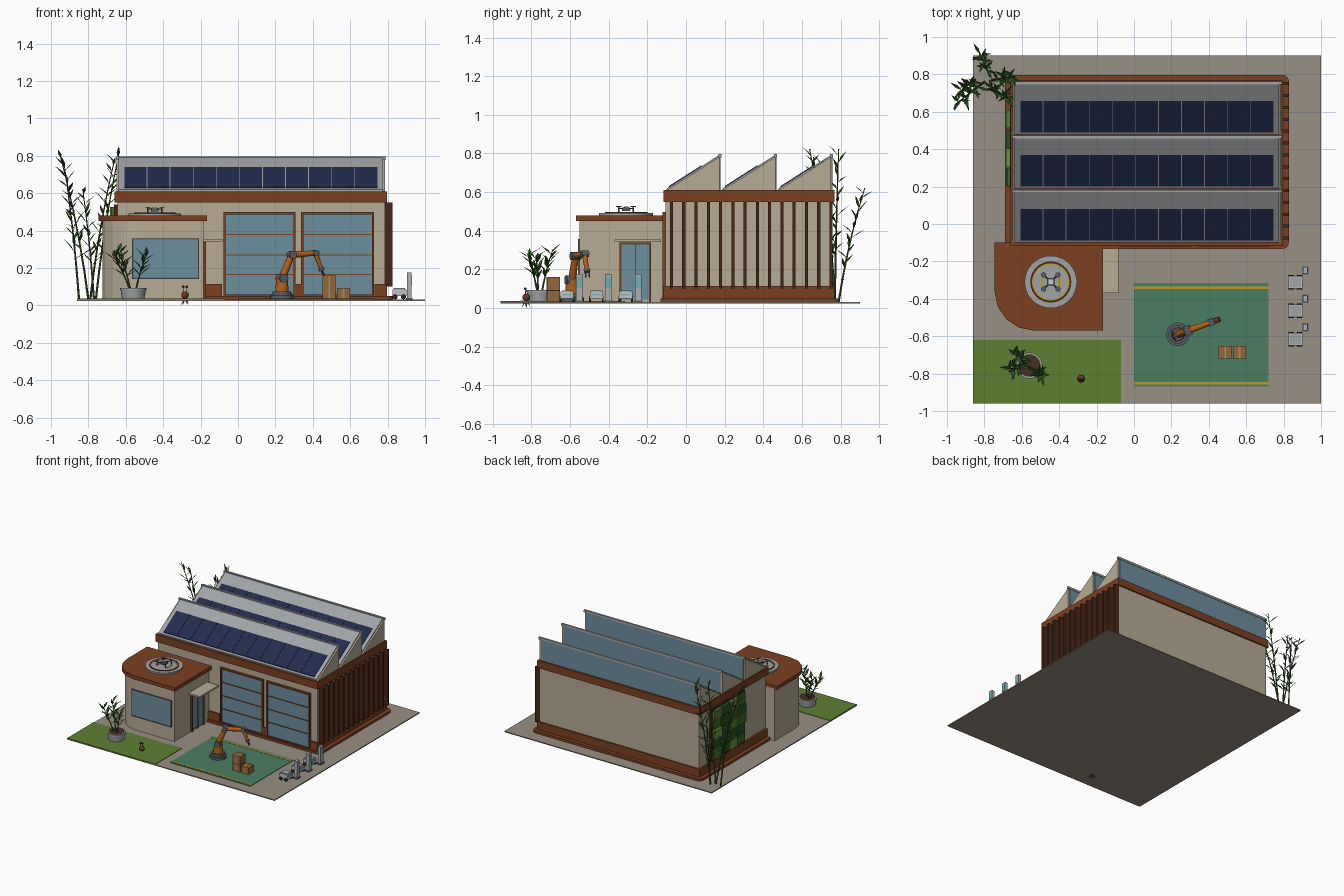
import bpy, bmesh, math, random
from mathutils import Vector, Matrix

if "Cube" in bpy.data.objects:
    bpy.data.objects.remove(bpy.data.objects["Cube"])
random.seed(4)
mats = {}
def mat(h):
    if h is None: return None
    if h not in mats:
        m = bpy.data.materials.new("paint_" + h)
        m.diffuse_color = [(int(h[i:i+2], 16) / 255) ** 2.2 for i in (0, 2, 4)] + [1]
        m.use_nodes = True
        m.node_tree.nodes["Principled BSDF"].inputs["Base Color"].default_value = m.diffuse_color
        mats[h] = m
    return mats[h]
BEIGE, BROWN, DARK, GLASS = "B5AA94", "7A4226", "4A2A1C", "6C8D9C"
GREY, STEEL, NAVY, ORANGE, YELLOW = "A0A3A5", "5A5E64", "27304F", "B0601F", "C09A30"

def finish(name, bm, col, smooth=False):
    me = bpy.data.meshes.new(name)
    bmesh.ops.recalc_face_normals(bm, faces=bm.faces[:])
    bm.to_mesh(me); bm.free()
    ob = bpy.data.objects.new(name, me)
    bpy.context.collection.objects.link(ob)
    if col: me.materials.append(mat(col))
    if smooth:
        bpy.context.view_layer.objects.active = ob
        bpy.ops.object.select_all(action='DESELECT')
        ob.select_set(True)
        bpy.ops.object.shade_smooth_by_angle(angle=math.radians(40))
    return ob

def add_box(bm, x0, x1, y0, y1, z0, z1):
    M = Matrix.Translation(((x0+x1)/2, (y0+y1)/2, (z0+z1)/2)) @ Matrix.Diagonal((x1-x0, y1-y0, z1-z0, 1))
    return bmesh.ops.create_cube(bm, size=1, matrix=M)["verts"]

def boxes(name, col, *dims):
    bm = bmesh.new()
    for d in dims: add_box(bm, *d)
    return finish(name, bm, col)

def add_rod(bm, p, q, r, r2=None, seg=16):
    p, q = Vector(p), Vector(q)
    M = Matrix.Translation((p+q)/2) @ (q-p).to_track_quat('Z', 'Y').to_matrix().to_4x4()
    bmesh.ops.create_cone(bm, cap_ends=True, segments=seg, radius1=r, radius2=r if r2 is None else r2,
                          depth=(q-p).length, matrix=M)

def rods(name, col, *items, seg=16):
    bm = bmesh.new()
    for it in items: add_rod(bm, *it, seg=seg)
    return finish(name, bm, col, True)

def prism(name, col, pts, axis, a, b):
    bm = bmesh.new()
    f = bm.faces.new([bm.verts.new((a, *p) if axis == 'x' else (*p, a)) for p in pts])
    ext = bmesh.ops.extrude_face_region(bm, geom=[f])["geom"]
    d = Vector((b-a, 0, 0)) if axis == 'x' else Vector((0, 0, b-a))
    bmesh.ops.translate(bm, vec=d, verts=[v for v in ext if isinstance(v, bmesh.types.BMVert)])
    return finish(name, bm, col)

def ring(name, col, c, r0, r1, z0, z1, seg=40):
    bm = bmesh.new()
    prof = [bm.verts.new((c[0]+r, c[1], z)) for r, z in ((r0, z0), (r1, z0), (r1, z1), (r0, z1))]
    edges = [bm.edges.new((prof[i], prof[(i+1) % 4])) for i in range(4)]
    bmesh.ops.spin(bm, geom=prof+edges, cent=(*c, 0), axis=(0, 0, 1), angle=math.tau, steps=seg, use_merge=True)
    return finish(name, bm, col, True)

# site
G = 0.032
boxes("ground", "968E82", (-.86, 1, -.96, .9, .024, G))
boxes("lawn", "5E7F36", (-.86, -.07, -.96, -.62, G-.004, .036))
boxes("work_court", "4C7D62", (0, .72, -.87, -.315, G-.004, .036))
boxes("court_stripes", YELLOW, (0, .72, -.347, -.334, .03, .038), (0, .72, -.857, -.844, .03, .038))

# main hall
bm = bmesh.new()
add_box(bm, -.69, .828, -.133, .797, G, .05)
up = [e for e in bm.edges if abs(e.verts[0].co.z-e.verts[1].co.z) > .01]
bmesh.ops.bevel(bm, geom=up, offset=.035, segments=5, affect='EDGES', profile=.5)
finish("base_step", bm, BROWN)
boxes("hall_walls", BEIGE, (-.645, .785, -.105, .757, G, .56))
boxes("hall_plinth", BROWN, (-.66, -.085, -.117, 0, .04, .115), (.3, .345, -.117, 0, .04, .115),
      (.73, .797, -.117, .3, .04, .115), (-.66, .797, .1, .768, .04, .115), (-.66, -.3, -.117, .2, .04, .115))
boxes("roof_band", BROWN, (-.66, .797, -.117, .768, .55, .61))
boxes("side_fins", DARK, *[(.78, .825, y-.008, y+.008, .1, .55) for y in [-.075+.0635*i for i in range(14)]])

# sawtooth roof with panels and clerestories
for i in range(3):
    y0 = -.1 + .289*i; y1 = y0+.279; s = .178/.279
    prism(f"sawtooth_{i}", BEIGE, [(y0, .605), (y1-.006, .605), (y1-.006, .782), (y0, .61)], 'x', -.65, .787)
    prism(f"roof_slope_{i}", GREY, [(y0, .61), (y1, .787), (y1, .797), (y0, .619)], 'x', -.638, .775)
    boxes(f"ridge_cap_{i}", GREY, (-.652, .79, y1-.012, y1+.004, .78, .797))
    boxes(f"clerestory_{i}", GLASS, (-.635, .772, y1-.01, y1, .612, .78))
    bm = bmesh.new()
    for k in range(11):
        vs = add_box(bm, -.61+.1234*k+.002, -.61+.1234*(k+1)-.002, y0+.012, y0+.18, 0, .008)
        for v in vs: v.co.z += .616 + (v.co.y-y0)*s
    finish(f"solar_panels_{i}", bm, NAVY)

# glazed hall doors
for n, (a, b) in enumerate(((-.07, .30), (.345, .72))):
    boxes(f"hall_door_glass_{n}", GLASS, (a, b, -.112, -.1, .05, .49))
    boxes(f"hall_door_frame_{n}", BROWN, (a-.008, a+.004, -.122, -.1, .05, .498), (b-.004, b+.008, -.122, -.1, .05, .498),
          (a, b, -.122, -.1, .486, .498), (a, b, -.122, -.1, .045, .058),
          *[(a, b, -.117, -.1, z-.003, z+.003) for z in (.165, .27, .378)])

# green wall on the left side
greens = ["3F6B2A", "557F33", "2F5527", "6A9440"]
for c, col in enumerate(greens):
    cells = [(i, j) for i in range(4) for j in range(5) if (i*3+j*2+i*j) % 4 == c]
    if cells:
        boxes(f"green_wall_{c}", col, *[(-.672-.006*((i+j+c) % 3), -.64, .2+.103*i+.003, .2+.103*(i+1)-.003,
              .13+.08*j+.003, .13+.08*(j+1)-.003) for i, j in cells])
boxes("green_wall_backing", DARK, (-.662, -.64, .19, .622, .12, .54))

# entrance pavilion
def outline(o):
    x0, x1, y0, y1, r = -.725-o, -.185+o, -.55-o, -.1, .19+o
    arc = [(x0+r-r*math.cos(t), y0+r-r*math.sin(t)) for t in [math.pi/2*k/4 for k in range(5)]]
    return arc + [(x1, y0), (x1, y1), (x0, y1)]
prism("pavilion_walls", BEIGE, outline(0), 'z', G, .455)
prism("pavilion_roof", BROWN, outline(.02), 'z', .45, .48)
boxes("pavilion_window", GLASS, (-.56, -.215, -.556, -.54, .148, .352))
boxes("pavilion_window_frame", STEEL, (-.566, -.56, -.559, -.54, .142, .358), (-.215, -.209, -.559, -.54, .142, .358),
      (-.566, -.209, -.559, -.54, .352, .358), (-.566, -.209, -.559, -.54, .142, .148))
boxes("entry_door_glass", GLASS, (-.2, -.178, -.335, -.19, .045, .33))
boxes("entry_door_frame", BROWN, (-.2, -.172, -.343, -.333, G, .338), (-.2, -.172, -.192, -.182, G, .338),
      (-.2, -.172, -.343, -.182, .328, .338), (-.2, -.174, -.265, -.26, G, .33))
boxes("entry_canopy", BEIGE, (-.19, -.083, -.37, -.13, .342, .355))

# drone pad and drone
P = (-.445, -.31)
rods("landing_pad", GREY, ((*P, .478), (*P, .492), .14), seg=40)
ring("pad_ring", DARK, P, .1, .11, .488, .496)
ring("pad_stripe", YELLOW, P, .093, .1, .488, .495)
boxes("pad_marks", YELLOW, *[(P[0]+s*.045-.006, P[0]+s*.045+.006, P[1]-.03, P[1]+.03, .49, .494) for s in (-1, 1)])
boxes("drone_body", STEEL, (P[0]-.02, P[0]+.02, P[1]-.02, P[1]+.02, .502, .52))
boxes("drone_cap", "D0D0CC", (P[0]-.012, P[0]+.012, P[1]-.012, P[1]+.012, .52, .526))
corners = [(P[0]+sx*.038, P[1]+sy*.038) for sx in (-1, 1) for sy in (-1, 1)]
rods("drone_arms", STEEL, *[((*P, .512), (*c, .516), .003) for c in corners],
     *[((*c, .492), (*c, .525), .004) for c in corners], seg=8)
rods("drone_rotors", STEEL, *[((*c, .524), (*c, .527), .014) for c in corners])

# robot arm
C = Vector((.235, -.59, 0)); D = Vector((math.cos(.35), math.sin(.35), 0)); S = Vector((-D.y, D.x, 0))
at = lambda d, z: C + D*d + Vector((0, 0, z))
sh, el, wr, tip = at(0, .145), at(.055, .27), at(.19, .28), at(.222, .2)
rods("arm_base", STEEL, (at(0, G), at(0, .055), .063), (at(0, .055), at(0, .075), .05), seg=24)
rods("arm_column", ORANGE, (at(0, .075), at(0, .145), .036, .03), seg=24)
rods("arm_links", ORANGE, (sh, el, .021, .017), (el, wr, .018, .014), (wr, tip, .014, .011))
rods("arm_joints", STEEL, *[(p-S*w, p+S*w, r) for p, w, r in ((sh, .034, .024), (el, .026, .021), (wr, .02, .017))])
rods("arm_gripper", STEEL, (tip, at(.227, .187), .016),
     *[(at(.227, .187)+S*s, at(.238, .16)+S*s, .004) for s in (-.01, .01)], seg=10)

# crates
boxes("crates", "94673F", (.453, .522, -.72, -.652, .036, .092), (.53, .598, -.72, -.652, .036, .092),
      (.453, .522, -.72, -.652, .094, .16))
boxes("crate_tape", "B08A58", (.483, .492, -.721, -.651, .037, .161), (.56, .569, -.721, -.651, .037, .093))

# charging posts and delivery carts
for k in range(3):
    y = -.312 - .152*k
    boxes(f"cart_body_{k}", "BFC2C4", (.825, .9, y-.034, y+.034, .05, .085))
    boxes(f"cart_lid_{k}", GREY, (.832, .893, y-.027, y+.027, .085, .092))
    boxes(f"cart_sensor_{k}", "7FB5C0", (.898, .902, y-.024, y+.024, .064, .074))
    rods(f"cart_wheels_{k}", "2A2A2C", *[((x, y+s*.028, .046), (x, y+s*.038, .046), .014) for x in (.84, .885) for s in (-1, 1)])
    boxes(f"charger_post_{k}", "A9AEB0", (.903, .927, y+.047, y+.081, G, .175))
    boxes(f"charger_foot_{k}", STEEL, (.897, .932, y+.042, y+.086, G, .04))
    boxes(f"charger_screen_{k}", "6FB0B8", (.925, .93, y+.05, y+.078, .105, .16))

# plants
def add_leaf(bm, p, d, L, w):
    d = d.normalized(); s = d.cross(Vector((0, 0, 1))).normalized()*w; n = s.cross(d).normalized()*w*.4
    a, b, l, r = p, p+d*L, p+d*L*.45+s+n, p+d*L*.45-s+n
    m = bm.verts.new(p+d*L*.45)
    A, B, Lf, R = [bm.verts.new(v) for v in (a, b, l, r)]
    for f in ((A, m, Lf), (m, B, Lf), (A, R, m), (m, R, B)): bm.faces.new(f)

def plant(name, stems, r, t0, n, L, w):
    st, lf = bmesh.new(), bmesh.new()
    for p, q in stems:
        p, q = Vector(p), Vector(q); bend = Vector((q.x-p.x, q.y-p.y, 0))
        path = lambda t: p.lerp(q, t) - bend*.35*t*(1-t)
        for k in range(5):
            add_rod(st, path(k/5), path((k+1)/5), r*(1-.12*k), r*(.88-.12*k), 8)
            add_rod(st, path((k+1)/5)-Vector((0, 0, .002)), path((k+1)/5)+Vector((0, 0, .002)), r*(1.2-.15*k), None, 8)
        for k in range(n):
            a = k*2.4+random.uniform(-.4, .4)
            add_leaf(lf, path(t0+(1-t0)*k/n), Vector((math.cos(a), math.sin(a), random.uniform(.5, 1.3)))+bend*.8,
                     L*random.uniform(.75, 1.15), w)
    finish(name + "_stems", st, "4C5F2E", True)
    finish(name + "_leaves", lf, "36602A")

plant("bamboo", [((-.8, .76, .03), (-.955, .64, .82)), ((-.77, .79, .03), (-.83, .925, .62)),
                 ((-.76, .77, .03), (-.635, .79, .82)), ((-.85, .77, .03), (-.93, .71, .76)),
                 ((-.79, .75, .03), (-.66, .66, .78))], .006, .3, 16, .085, .009)
Q = (-.56, -.757)
rods("planter_pot", GREY, ((*Q, G), (*Q, .088), .06, .068), seg=24)
ring("planter_rim", GREY, Q, .06, .07, .082, .093, 24)
rods("planter_soil", "4A3226", ((*Q, .08), (*Q, .09), .061), seg=24)
plant("potted_plant", [((-.575, -.745, .085), (-.645, -.69, .3)), ((-.58, -.765, .085), (-.67, -.775, .27)),
                       ((-.545, -.77, .085), (-.485, -.82, .28))], .005, .35, 12, .075, .011)

# small garden critter
bm = bmesh.new()
bmesh.ops.create_uvsphere(bm, u_segments=16, v_segments=10, radius=.02, matrix=Matrix.Translation((-.283, -.827, .055)))
finish("critter_body", bm, "6B3A2A", True)
bm = bmesh.new()
for x in (-.292, -.274):
    bmesh.ops.create_uvsphere(bm, u_segments=10, v_segments=6, radius=.007, matrix=Matrix.Translation((x, -.832, .1)))
finish("critter_eyes", bm, "2A2430", True)
rods("critter_stalks", "6B3A2A", *[((x, -.83, .06), (x, -.832, .1), .002) for x in (-.292, -.274)], seg=6)
bm = bmesh.new()
for k in range(6):
    a = k*math.tau/6
    add_leaf(bm, Vector((-.283, -.827, .04)), Vector((math.cos(a), math.sin(a), -1.5)), .048, .006)
finish("critter_leaves", bm, "3A5A2A")
